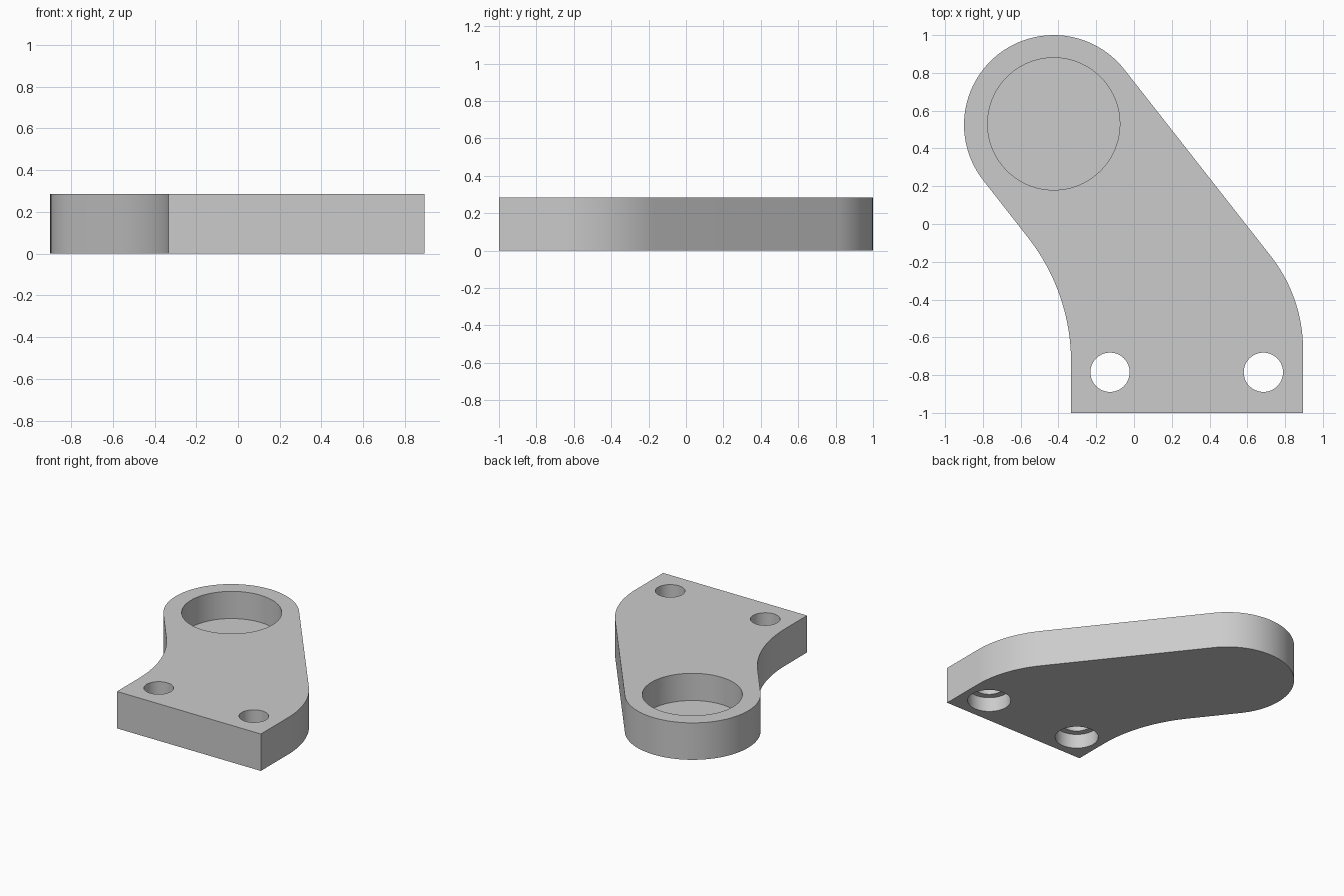
import bpy
import bmesh
from math import atan2, cos, sin, pi, radians

THICK = 0.285
cube = bpy.data.objects.get("Cube")
if cube:
    bpy.data.objects.remove(cube, do_unlink=True)

grey = bpy.data.materials.new("plain grey")
grey.use_nodes = True
COLOUR = (0.6, 0.6, 0.6, 1)
grey.diffuse_color = COLOUR
grey.node_tree.nodes["Principled BSDF"].inputs["Base Color"].default_value = COLOUR


def arc(cx, cy, r, start, end, steps):
    """Points along an arc, ends included."""
    angles = [start + (end - start) * i / steps for i in range(steps + 1)]
    return [(cx + r * cos(a), cy + r * sin(a)) for a in angles]


def prism(name, outline, z0, z1):
    """Upright solid with the given outline."""
    bm = bmesh.new()
    base = bm.faces.new([bm.verts.new((x, y, z0)) for x, y in outline])
    top = bmesh.ops.extrude_face_region(bm, geom=[base])["geom"]
    verts = [v for v in top if isinstance(v, bmesh.types.BMVert)]
    bmesh.ops.translate(bm, verts=verts, vec=(0, 0, z1 - z0))
    bmesh.ops.recalc_face_normals(bm, faces=bm.faces)
    mesh = bpy.data.meshes.new(name)
    bm.to_mesh(mesh)
    bm.free()
    mesh.materials.append(grey)
    obj = bpy.data.objects.new(name, mesh)
    bpy.context.collection.objects.link(obj)
    return obj


def cut_round(target, cx, cy, r, z0, z1, steps=64):
    """Cut a round hole between two heights."""
    cutter = prism("hole_cutter", arc(cx, cy, r, 0, 2 * pi, steps)[:-1], z0, z1)
    cutter.hide_render = True
    mod = target.modifiers.new("hole", "BOOLEAN")
    mod.operation = "DIFFERENCE"
    mod.solver = "EXACT"
    mod.object = cutter
    bpy.context.view_layer.objects.active = target
    bpy.ops.object.modifier_apply(modifier=mod.name)
    bpy.data.objects.remove(cutter, do_unlink=True)


# Arm: round head, slanted sides, bends and a square foot
slant = atan2(0.617, 0.787)
outline = [(-0.333, -1), (0.895, -1)]
outline += arc(0.095, -0.664, 0.8, 0, slant, 20)
outline += arc(-0.425, 0.525, 0.475, slant, slant + pi, 48)
outline += arc(-1.403, -0.732, 1.07, slant, 0, 20)
arm = prism("bracket_arm", outline, 0, THICK)

# Blind round pocket in the head
cut_round(arm, -0.425, 0.53, 0.35, 0.075, THICK + 0.1, 96)

# Bolt holes through the foot, counterbored from below
for x in (-0.127, 0.685):
    cut_round(arm, x, -0.785, 0.104, -0.1, THICK + 0.1)
    cut_round(arm, x, -0.785, 0.153, -0.1, 0.112)

# Smooth the curved walls, keep the rims sharp
bpy.ops.object.select_all(action="DESELECT")
arm.select_set(True)
bpy.context.view_layer.objects.active = arm
bpy.ops.object.shade_smooth_by_angle(angle=radians(30))
